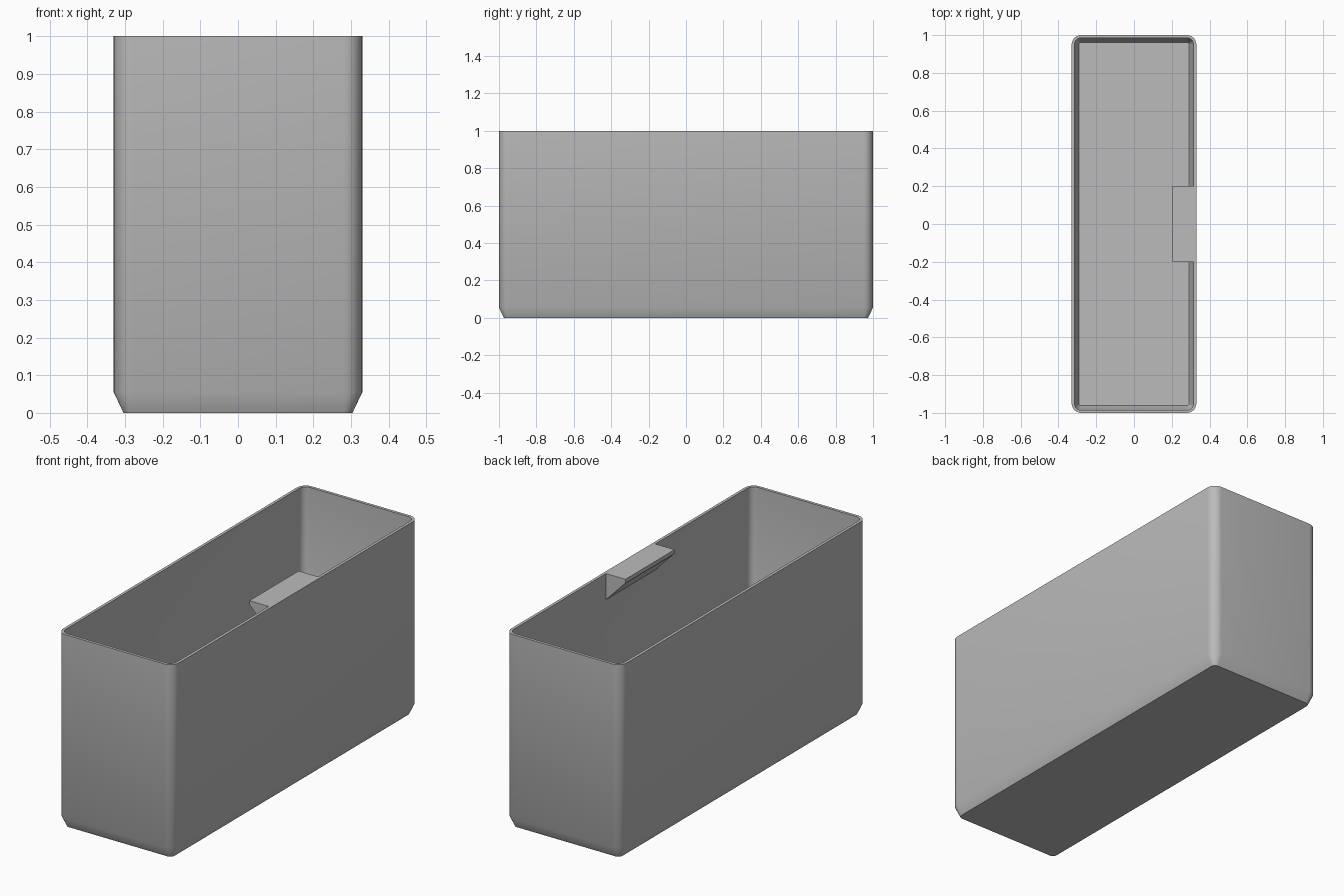
import bpy
import bmesh
import math

cube = bpy.data.objects.get("Cube")
if cube:
    bpy.data.objects.remove(cube, do_unlink=True)

HALF_X, HALF_Y, RADIUS, WALL = 0.33, 1.0, 0.05, 0.015
CORNER_STEPS = 8

grey = bpy.data.materials.new("plain grey")
grey.use_nodes = True
colour = (0.5, 0.5, 0.5, 1)
grey.diffuse_color = colour
grey.node_tree.nodes["Principled BSDF"].inputs["Base Color"].default_value = colour


def finish(bm, name):
    bmesh.ops.recalc_face_normals(bm, faces=bm.faces)
    mesh = bpy.data.meshes.new(name)
    bm.to_mesh(mesh)
    bm.free()
    mesh.materials.append(grey)
    obj = bpy.data.objects.new(name, mesh)
    bpy.context.collection.objects.link(obj)
    return obj


def rounded_ring(bm, inset, z):
    """Rounded rectangle, moved inwards by inset."""
    r = RADIUS - inset
    verts = []
    for corner, (sx, sy) in enumerate([(1, 1), (-1, 1), (-1, -1), (1, -1)]):
        for i in range(CORNER_STEPS + 1):
            a = math.pi / 2 * (corner + i / CORNER_STEPS)
            x = sx * (HALF_X - RADIUS) + r * math.cos(a)
            y = sy * (HALF_Y - RADIUS) + r * math.sin(a)
            verts.append(bm.verts.new((x, y, z)))
    return verts


# Open bin: outer skin, rim and inner skin in one loft
bm = bmesh.new()
section = [(0.026, 0), (0, 0.055), (0, 1), (WALL, 1), (WALL, 0.07), (0.038, WALL)]
rings = [rounded_ring(bm, inset, z) for inset, z in section]
for low, high in zip(rings, rings[1:]):
    for i in range(len(low)):
        j = (i + 1) % len(low)
        bm.faces.new((low[i], low[j], high[j], high[i]))
bm.faces.new(rings[0])
bm.faces.new(rings[-1])
bin_body = finish(bm, "bin_body")
bpy.ops.object.select_all(action="DESELECT")
bin_body.select_set(True)
bpy.context.view_layer.objects.active = bin_body
bpy.ops.object.shade_smooth_by_angle(angle=math.radians(30))

# Finger tab: wedge under the rim, flush with the top
bm = bmesh.new()
inner = HALF_X - WALL + 0.001
profile = [(inner, 1), (0.205, 1), (0.205, 0.98), (inner, 0.865)]
ends = [[bm.verts.new((x, y, z)) for x, z in profile] for y in (-0.2, 0.2)]
for end in ends:
    bm.faces.new(end)
for i in range(len(profile)):
    j = (i + 1) % len(profile)
    bm.faces.new((ends[0][i], ends[0][j], ends[1][j], ends[1][i]))
finish(bm, "finger_tab")
